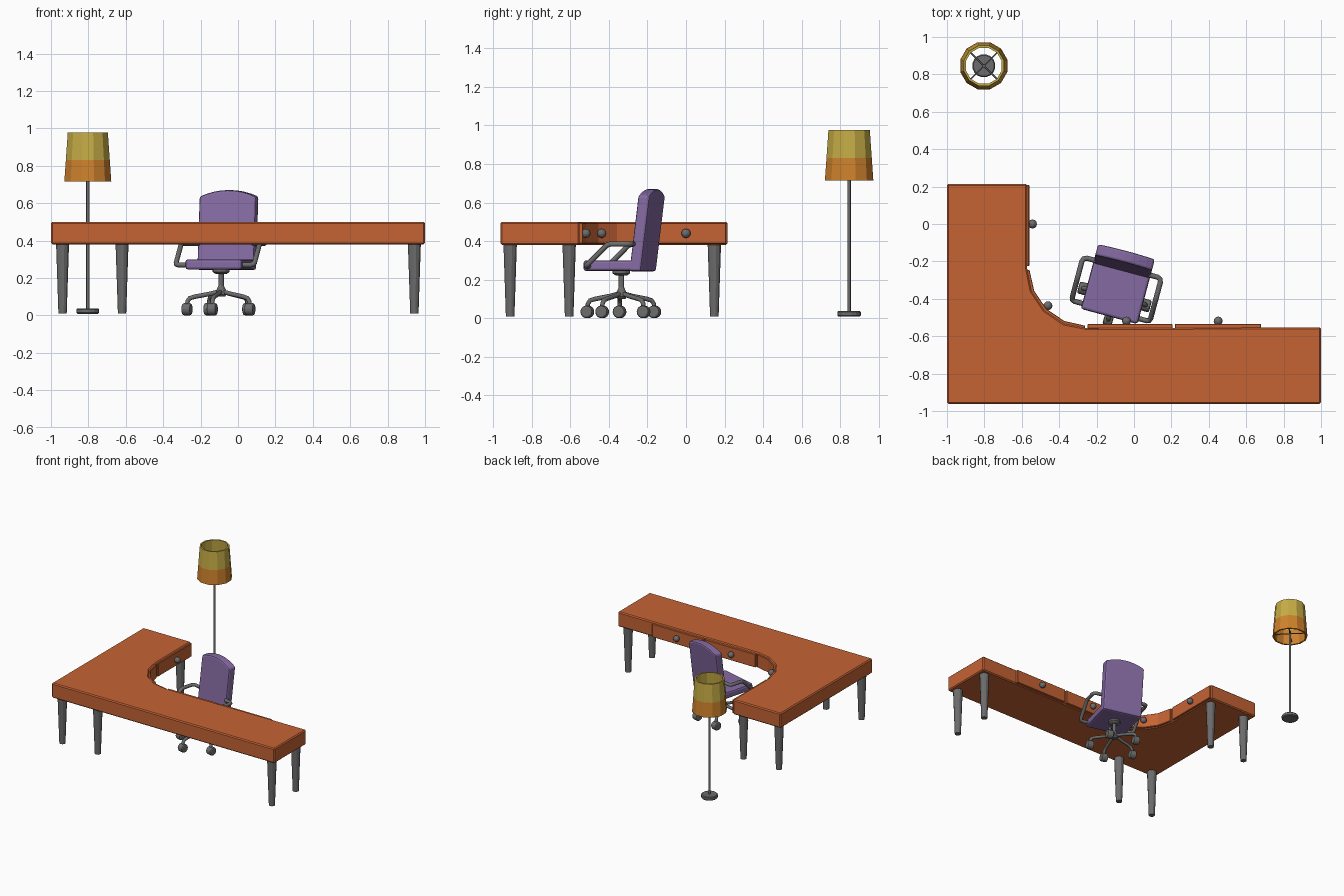
import bpy, bmesh, math
from mathutils import Matrix, Vector

if "Cube" in bpy.data.objects:
    bpy.data.objects.remove(bpy.data.objects["Cube"])


def material(name, rgb):
    m = bpy.data.materials.new(name)
    m.diffuse_color = (*rgb, 1)
    m.use_nodes = True
    m.node_tree.nodes["Principled BSDF"].inputs["Base Color"].default_value = m.diffuse_color
    return m


WOOD = material("orange wood", (0.56, 0.125, 0.034))
PURPLE = material("purple fabric", (0.235, 0.145, 0.36))
METAL = material("grey metal", (0.15, 0.15, 0.15))
YELLOW = material("yellow shade", (0.56, 0.41, 0.06))
AMBER = material("amber shade", (0.62, 0.22, 0.025))
CHAIR = Matrix.Translation((-0.09, -0.335, 0)) @ Matrix.Rotation(math.radians(-15), 4, 'Z')
WORLD = Matrix.Identity(4)


def finish(name, bm, mat, matrix=WORLD, bevel=0, segments=1, smooth=False):
    bmesh.ops.recalc_face_normals(bm, faces=bm.faces)
    me = bpy.data.meshes.new(name)
    bm.to_mesh(me)
    bm.free()
    me.materials.append(mat)
    for p in me.polygons:
        p.use_smooth = smooth
    ob = bpy.data.objects.new(name, me)
    ob.matrix_world = matrix
    bpy.context.collection.objects.link(ob)
    if bevel:
        b = ob.modifiers.new("soft edges", 'BEVEL')
        b.width, b.segments, b.limit_method = bevel, segments, 'ANGLE'
        b.angle_limit = math.radians(40)
    return ob


def prism(name, outline, offset, mat, **kw):
    """Extrude a closed outline of 3D points along offset."""
    bm = bmesh.new()
    face = bm.faces.new([bm.verts.new(p) for p in outline])
    ext = bmesh.ops.extrude_face_region(bm, geom=[face])
    bmesh.ops.translate(bm, vec=offset, verts=[v for v in ext["geom"] if isinstance(v, bmesh.types.BMVert)])
    return finish(name, bm, mat, **kw)


def lathe(name, x, y, profile, sides, mat, closed=False, **kw):
    """Spin an (r, z) profile about a vertical axis, with flats facing the axes."""
    bm = bmesh.new()
    rings = []
    for r, z in profile:
        rings.append([bm.verts.new((x + r * math.cos((i + .5) * math.tau / sides),
                                    y + r * math.sin((i + .5) * math.tau / sides), z))
                      for i in range(sides)])
    pairs = list(zip(rings, rings[1:])) + ([(rings[-1], rings[0])] if closed else [])
    for a, b in pairs:
        for i in range(sides):
            j = (i + 1) % sides
            bm.faces.new((a[i], a[j], b[j], b[i]))
    if not closed:
        bm.faces.new(rings[0])
        bm.faces.new(rings[-1])
    return finish(name, bm, mat, **kw)


def tube(name, points, radius, mat, matrix=WORLD):
    cu = bpy.data.curves.new(name, 'CURVE')
    cu.dimensions = '3D'
    cu.bevel_depth, cu.bevel_resolution, cu.use_fill_caps = radius, 2, True
    sp = cu.splines.new('POLY')
    sp.points.add(len(points) - 1)
    for p, co in zip(sp.points, points):
        p.co = (*co, 1)
    tmp = bpy.data.objects.new(name + " path", cu)
    me = bpy.data.meshes.new_from_object(tmp)
    bpy.data.objects.remove(tmp)
    me.materials.clear()
    me.materials.append(mat)
    ob = bpy.data.objects.new(name, me)
    ob.matrix_world = matrix
    bpy.context.collection.objects.link(ob)


def arc(r, a0=180, a1=270, n=4):
    """Points on the desk's inner corner curve."""
    return [(-0.25 + r * math.cos(math.radians(a0 + (a1 - a0) * i / n)),
             -0.235 + r * math.sin(math.radians(a0 + (a1 - a0) * i / n))) for i in range(n + 1)]


# Desk top: L shape with a curved inner corner
outline = [(-1, 0.215), (-1, -0.962), (1, -0.962), (1, -0.552), *reversed(arc(0.322)), (-0.572, 0.215)]
prism("desk_body", [(x, y, 0.38) for x, y in outline], (0, 0, 0.12), WOOD, bevel=0.008)

# Drawer fronts
fronts = {
    "side_drawer": [(-0.58, 0.208), (-0.56, 0.208), (-0.56, -0.225), (-0.58, -0.225)],
    "corner_drawer": arc(0.309, 182, 268) + arc(0.33, 268, 182),
    "middle_drawer": [(-0.248, -0.56), (0.206, -0.56), (0.206, -0.535), (-0.248, -0.535)],
    "end_drawer": [(0.218, -0.56), (0.68, -0.56), (0.68, -0.535), (0.218, -0.535)],
}
for name, pts in fronts.items():
    prism(name, [(x, y, 0.386) for x, y in pts], (0, 0, 0.107), WOOD, bevel=0.003)

# Round drawer knobs with short stems
for i, (x, y, dx, dy) in enumerate([(-0.543, 0, 1, 0), (-0.46, -0.437, .7, .7),
                                    (-0.04, -0.519, 0, 1), (0.45, -0.519, 0, 1)]):
    bm = bmesh.new()
    bmesh.ops.create_uvsphere(bm, u_segments=12, v_segments=8, radius=0.024)
    finish(f"knob_{i}", bm, METAL, Matrix.Translation((x, y, 0.44)), smooth=True)
    tube(f"knob_stem_{i}", [(x, y, 0.44), (x - .03 * dx, y - .03 * dy, 0.44)], 0.009, METAL)

# Tapered desk legs
for i, (x, y) in enumerate([(-0.938, -0.912), (-0.62, -0.912), (0.943, -0.912),
                            (0.943, -0.606), (-0.938, 0.147), (-0.62, 0.147)]):
    lathe(f"desk_leg_{i}", x, y, [(0.023, 0.01), (0.036, 0.385)], 12, METAL)

# Chair seat and leaning, arched backrest
prism("seat", [(-.157, -.165, .245), (.157, -.165, .245), (.157, .12, .245), (-.157, .12, .245)],
      (0, 0, .055), PURPLE, matrix=CHAIR, bevel=0.014, segments=2)
back = [(-.157, .243), (.157, .243)]
for i in range(9):
    t = 1 - i / 4
    back.append((.157 * t, .67 - .035 * t * t))
lean = lambda z: 0.083 + 0.125 * (z - 0.25)
prism("backrest", [(u, lean(z), z) for u, z in back], (0, .063, 0), PURPLE,
      matrix=CHAIR, bevel=0.012, segments=2)

# Armrests
for s, side in ((-1, "left"), (1, "right")):
    tube(f"{side}_armrest", [(s * u, v, z) for u, v, z in [
        (.145, .105, .385), (.195, .105, .385), (.212, .098, .385), (.217, .08, .385),
        (.217, 0, .385), (.217, -.02, .378), (.217, -.118, .283), (.213, -.13, .274),
        (.2, -.135, .27), (.145, -.135, .27)]], 0.014, METAL, CHAIR)

# Chair column and seat bracket
lathe("seat_bracket", 0, 0, [(.03, .222), (.045, .232), (.045, .247)], 12, METAL, matrix=CHAIR)
lathe("chair_column", 0, 0, [(.02, .1), (.03, .112), (.028, .13), (.014, .16), (.014, .225)],
      12, METAL, matrix=CHAIR)

# Five-star base with castors that all roll forward
for i in range(5):
    a = math.radians(-90 + 72 * i)
    c, s = math.cos(a), math.sin(a)
    tube(f"base_arm_{i}", [(r * c, r * s, z) for r, z in [
        (0, .13), (.06, .115), (.14, .1), (.168, .092), (.18, .075), (.183, .04)]], 0.012, METAL, CHAIR)
    bm = bmesh.new()
    bmesh.ops.create_cone(bm, cap_ends=True, segments=16, radius1=.033, radius2=.033, depth=.05)
    place = Matrix.Translation((.183 * c, .183 * s, .033)) @ Matrix.Rotation(math.pi / 2, 4, 'Y')
    finish(f"castor_{i}", bm, METAL, CHAIR @ place, bevel=0.01, segments=2)

# Floor lamp: base, pole, spokes and two-tone hollow shade
LX, LY = -0.803, 0.846
lathe("lamp_base", LX, LY, [(.056, .008), (.062, .014), (.062, .032), (.056, .038)], 16, METAL)
tube("lamp_pole", [(LX, LY, .03), (LX, LY, .765)], 0.009, METAL)
for i in range(2):
    a = math.pi / 4 + i * math.pi / 2
    d = Vector((math.cos(a), math.sin(a), 0)) * 0.118
    o = Vector((LX, LY, .74))
    tube(f"shade_spoke_{i}", [o - d, o + d], 0.004, METAL)
shade = lathe("lamp_shade", LX, LY, [(.13, .715), (.1215, .832), (.111, .977),
                                     (.099, .977), (.1095, .832), (.118, .715)], 12, AMBER, closed=True)
shade.data.materials.append(YELLOW)
for p in shade.data.polygons:
    p.material_index = int(p.center.z > 0.832)
